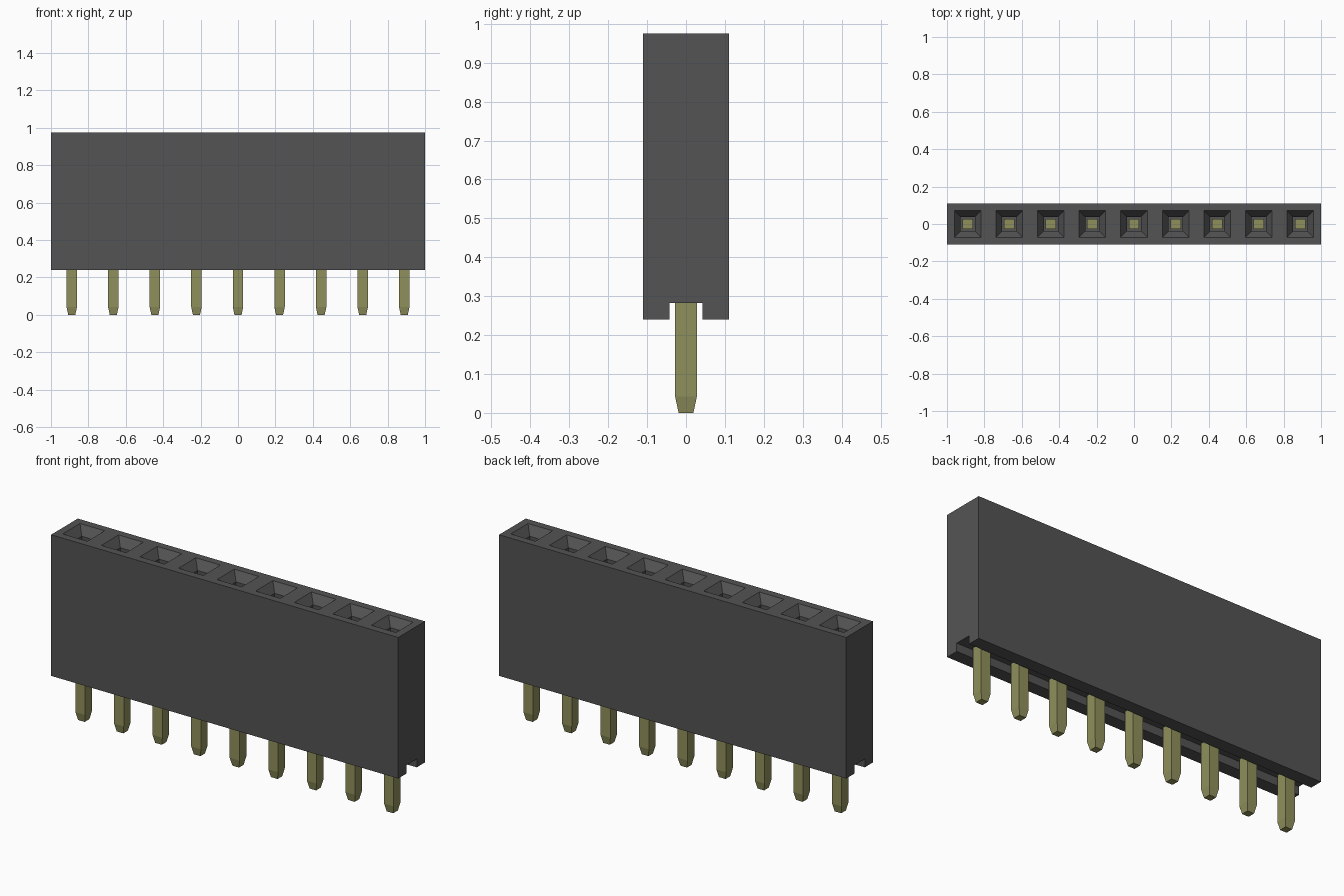
import bpy, bmesh

PINS = 9
PITCH = 2 / PINS
TOP, BASE, CHANNEL = 0.975, 0.24, 0.283

cube = bpy.data.objects.get("Cube")
if cube:
    bpy.data.objects.remove(cube, do_unlink=True)


def material(name, rgb):
    mat = bpy.data.materials.new(name)
    mat.use_nodes = True
    mat.diffuse_color = (*rgb, 1)
    node = next(n for n in mat.node_tree.nodes if n.type == "BSDF_PRINCIPLED")
    node.inputs["Base Color"].default_value = (*rgb, 1)
    return mat


def loft(bm, rings):
    """Bridge matching closed rings of points and cap both ends."""
    loops = [[bm.verts.new(p) for p in ring] for ring in rings]
    for low, high in zip(loops, loops[1:]):
        for i in range(len(low)):
            j = (i + 1) % len(low)
            bm.faces.new((low[i], low[j], high[j], high[i]))
    bm.faces.new(loops[0][::-1])
    bm.faces.new(loops[-1])


def square(x, half, z):
    return [(x + sx * half, sy * half, z)
            for sx, sy in ((-1, -1), (1, -1), (1, 1), (-1, 1))]


def finish(bm, name, mat):
    bmesh.ops.recalc_face_normals(bm, faces=bm.faces)
    mesh = bpy.data.meshes.new(name)
    bm.to_mesh(mesh)
    bm.free()
    mesh.materials.append(mat)
    obj = bpy.data.objects.new(name, mesh)
    bpy.context.collection.objects.link(obj)
    return obj


plastic = material("dark grey plastic", (0.088, 0.088, 0.088))
metal = material("dull gold metal", (0.28, 0.28, 0.11))
centres = [(i - (PINS - 1) / 2) * PITCH for i in range(PINS)]

# Housing: one end profile with a channel underneath, drawn along x
half_profile = [(0.11, TOP), (0.11, BASE), (0.043, BASE), (0.043, CHANNEL)]
profile = half_profile + [(-y, z) for y, z in reversed(half_profile)]
bm = bmesh.new()
loft(bm, [[(x, y, z) for y, z in profile] for x in (-1, 1)])
housing = finish(bm, "housing", plastic)

# Sockets: tapered mouths leading into deep square wells
bm = bmesh.new()
for x in centres:
    loft(bm, [square(x, 0.038, 0.45), square(x, 0.038, TOP - 0.045),
              square(x, 0.071, TOP), square(x, 0.071, TOP + 0.05)])
cutter = finish(bm, "socket_cutter", plastic)
cutter.hide_render = True

cut = housing.modifiers.new("sockets", "BOOLEAN")
cut.operation = "DIFFERENCE"
cut.solver = "EXACT"
cut.object = cutter
bpy.context.view_layer.objects.active = housing
bpy.ops.object.modifier_apply(modifier=cut.name)
bpy.data.objects.remove(cutter, do_unlink=True)

# Pins: square posts with tapered tips, reaching up into the wells
for number, x in enumerate(centres, 1):
    bm = bmesh.new()
    loft(bm, [square(x, 0.019, 0), square(x, 0.028, 0.042),
              square(x, 0.028, 0.5)])
    finish(bm, f"pin_{number}", metal)
